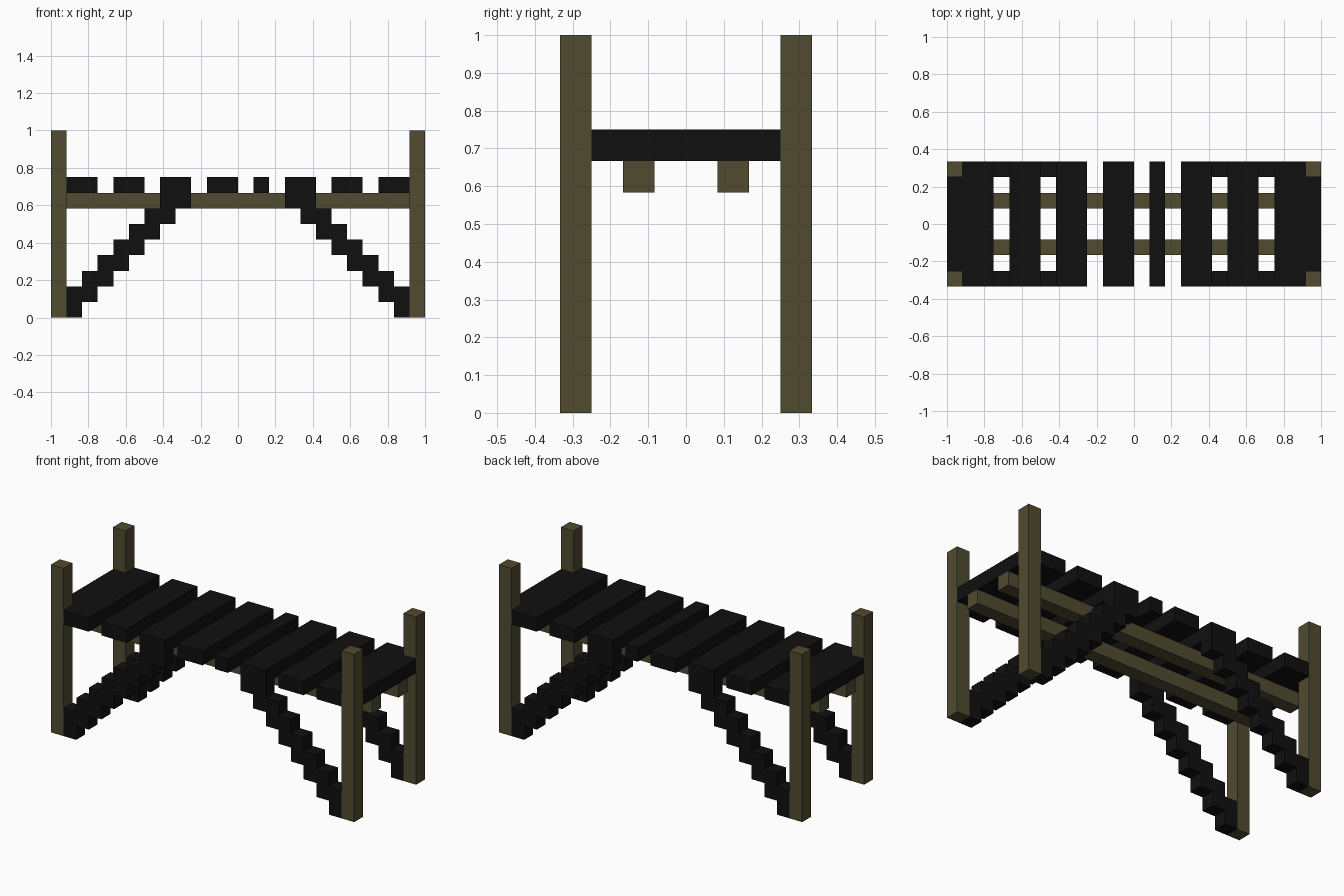
import bpy
import bmesh
from mathutils import Vector

cube = bpy.data.objects.get("Cube")
if cube:
    bpy.data.objects.remove(cube, do_unlink=True)

U = 1 / 12  # one building block


def material(name, rgb):
    mat = bpy.data.materials.new(name)
    mat.use_nodes = True
    mat.diffuse_color = (*rgb, 1)
    bsdf = mat.node_tree.nodes["Principled BSDF"]
    bsdf.inputs["Base Color"].default_value = (*rgb, 1)
    bsdf.inputs["Roughness"].default_value = 0.9
    return mat


olive = material("olive wood", (0.08, 0.07, 0.03))
black = material("charred wood", (0.005, 0.005, 0.005))


def prism(name, outline, depth, mat):
    """Extrude a closed outline (in blocks) along the depth vector."""
    bm = bmesh.new()
    face = bm.faces.new([bm.verts.new(Vector(p) * U) for p in outline])
    extruded = bmesh.ops.extrude_face_region(bm, geom=[face])["geom"]
    moved = [v for v in extruded if isinstance(v, bmesh.types.BMVert)]
    bmesh.ops.translate(bm, verts=moved, vec=Vector(depth) * U)
    bmesh.ops.recalc_face_normals(bm, faces=bm.faces)
    mesh = bpy.data.meshes.new(name)
    bm.to_mesh(mesh)
    bm.free()
    mesh.materials.append(mat)
    obj = bpy.data.objects.new(name, mesh)
    bpy.context.collection.objects.link(obj)
    return obj


def box(name, x, y, z, mat):
    outline = [(x[0], y[0], z[0]), (x[1], y[0], z[0]),
               (x[1], y[1], z[0]), (x[0], y[1], z[0])]
    return prism(name, outline, (0, 0, z[1] - z[0]), mat)


# Stepped brace outline in the xz plane, climbing from post foot to deck
lower, upper = [(11, 0)], [(10, 0), (10, 1)]
for row in range(1, 8):
    outer, inner = 12 - row, 10 - row
    lower += [(outer, row), (outer, row + 1)]
    upper += [(inner, row), (inner, row + 1)]
steps = list(dict.fromkeys(lower + upper[::-1]))

for sx, end in ((-1, "right"), (1, "left")):
    for y, side in ((-4, "front"), (3, "back")):
        # Corner posts
        box(f"{side}_{end}_post", (sx * 11, sx * 12), (y, y + 1), (0, 12), olive)
        # Stepped braces
        prism(f"{side}_{end}_brace", [(sx * x, y, z) for x, z in steps],
              (0, 1, 0), black)
    # End planks notched around the posts
    half = [(9, 4), (11, 4), (11, 3), (12, 3)]
    notched = half + [(x, -y) for x, y in reversed(half)]
    prism(f"{end}_end_plank", [(sx * x, y, 8) for x, y in notched],
          (0, 0, 1), black)

# Long beams under the deck
for y, side in ((-2, "front"), (1, "back")):
    box(f"{side}_beam", (-12, 12), (y, y + 1), (7, 8), olive)

# Deck planks
planks = [(-8, -6), (-5, -3), (-2, 0), (1, 2), (3, 5), (6, 8)]
for i, span in enumerate(planks, 1):
    box(f"deck_plank_{i}", span, (-4, 4), (8, 9), black)
